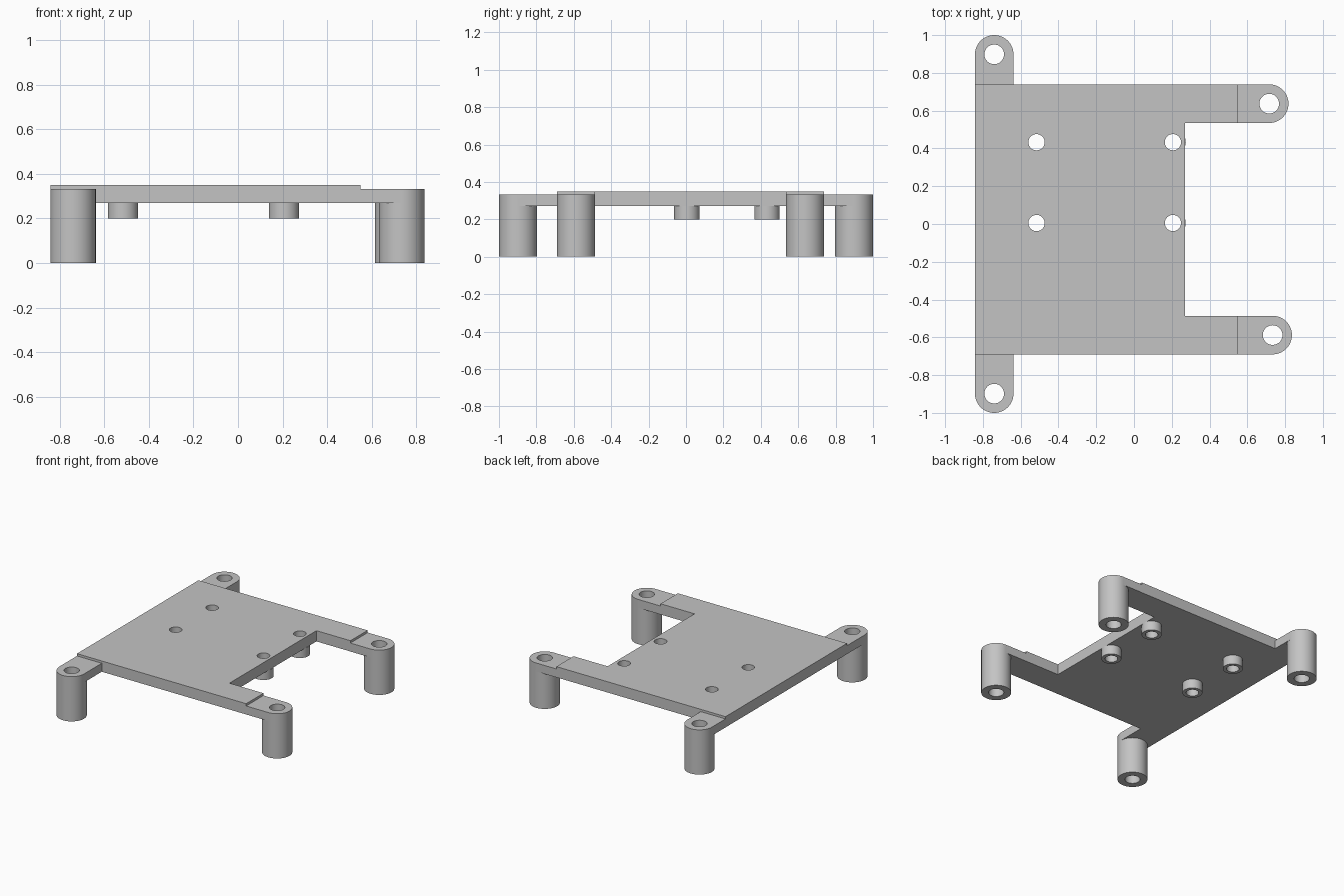
import bpy
import bmesh
import math
from mathutils import Matrix, Vector

cube = bpy.data.objects.get("Cube")
if cube:
    bpy.data.objects.remove(cube, do_unlink=True)

grey = bpy.data.materials.new("plain grey")
grey.use_nodes = True
COLOUR = (0.55, 0.55, 0.55, 1)
grey.diffuse_color = COLOUR
grey.node_tree.nodes["Principled BSDF"].inputs["Base Color"].default_value = COLOUR

PLATE_BOTTOM, PLATE_TOP, POST_TOP = 0.27, 0.35, 0.333
POST_R, BORE_R = 0.102, 0.052
BOSS_R, BOSS_BORE_R, BOSS_BOTTOM = 0.068, 0.043, 0.2


def prism(name, outline, z0, z1):
    """Extrude a flat outline upward into a solid."""
    bm = bmesh.new()
    face = bm.faces.new([bm.verts.new((x, y, z0)) for x, y in outline])
    top = bmesh.ops.extrude_face_region(bm, geom=[face])["geom"]
    verts = [v for v in top if isinstance(v, bmesh.types.BMVert)]
    bmesh.ops.translate(bm, verts=verts, vec=(0, 0, z1 - z0))
    bmesh.ops.recalc_face_normals(bm, faces=bm.faces)
    mesh = bpy.data.meshes.new(name)
    bm.to_mesh(mesh)
    bm.free()
    mesh.materials.append(grey)
    obj = bpy.data.objects.new(name, mesh)
    bpy.context.collection.objects.link(obj)
    return obj


def arc(centre, radius, start=0.0, sweep=math.tau, steps=64):
    """Points on an arc; a full sweep leaves out the repeated end point."""
    count = steps if sweep == math.tau else steps + 1
    angles = [start + sweep * i / steps for i in range(count)]
    return [(centre[0] + radius * math.cos(a), centre[1] + radius * math.sin(a))
            for a in angles]


def activate(obj):
    bpy.ops.object.select_all(action='DESELECT')
    obj.select_set(True)
    bpy.context.view_layer.objects.active = obj


def combine(obj, other, operation):
    """Apply a boolean and discard the operand."""
    mod = obj.modifiers.new("boolean", 'BOOLEAN')
    mod.operation, mod.solver, mod.object = operation, 'EXACT', other
    activate(obj)
    bpy.ops.object.modifier_apply(modifier=mod.name)
    bpy.data.objects.remove(other, do_unlink=True)


def drill(obj, centre, radius):
    combine(obj, prism("bore_cutter", arc(centre, radius), -0.1, 0.5), 'DIFFERENCE')


def finish(obj):
    activate(obj)
    bpy.ops.object.shade_smooth_by_angle(angle=math.radians(30))


# Plate with two prongs
left, notch, prong_end = -0.842, 0.27, 0.55
front, back = -0.69, 0.738
plate = prism("mounting_plate", [
    (left, front), (prong_end, front), (prong_end, -0.486), (notch, -0.486),
    (notch, 0.536), (prong_end, 0.536), (prong_end, back), (left, back),
], PLATE_BOTTOM, PLATE_TOP)

# Hollow standoffs under the plate, with bores through both
for x, side in ((-0.516, "right"), (0.206, "left")):
    for y, end in ((0.005, "front"), (0.433, "back")):
        drill(plate, (x, y), BOSS_BORE_R)
        boss = prism(f"{end}_{side}_standoff", arc((x, y), BOSS_R),
                     BOSS_BOTTOM, PLATE_BOTTOM)
        drill(boss, (x, y), BOSS_BORE_R)
        finish(boss)
finish(plate)

# Corner posts, each with a round-ended arm reaching back to the plate
posts = [
    ("back_right", (-0.74, 0.898), (0, 1), 0.898 - back),
    ("front_right", (-0.74, -0.898), (0, -1), 0.898 + front),
    ("back_left", (0.716, 0.637), (1, 0), 0.716 - prong_end),
    ("front_left", (0.734, -0.588), (1, 0), 0.734 - prong_end),
]
for name, centre, out, reach in posts:
    heading = math.atan2(out[1], out[0])
    turn = Matrix.Rotation(heading, 2)
    outline = arc(centre, POST_R, heading - math.pi / 2, math.pi, 32)
    for side in (POST_R, -POST_R):
        outline.append(tuple(Vector(centre) + turn @ Vector((-reach, side))))
    post = prism(name + "_post", outline, PLATE_BOTTOM, POST_TOP)
    leg = prism("leg", arc(centre, POST_R, heading - math.pi / 2), 0, POST_TOP)
    combine(post, leg, 'UNION')
    drill(post, centre, BORE_R)
    finish(post)
